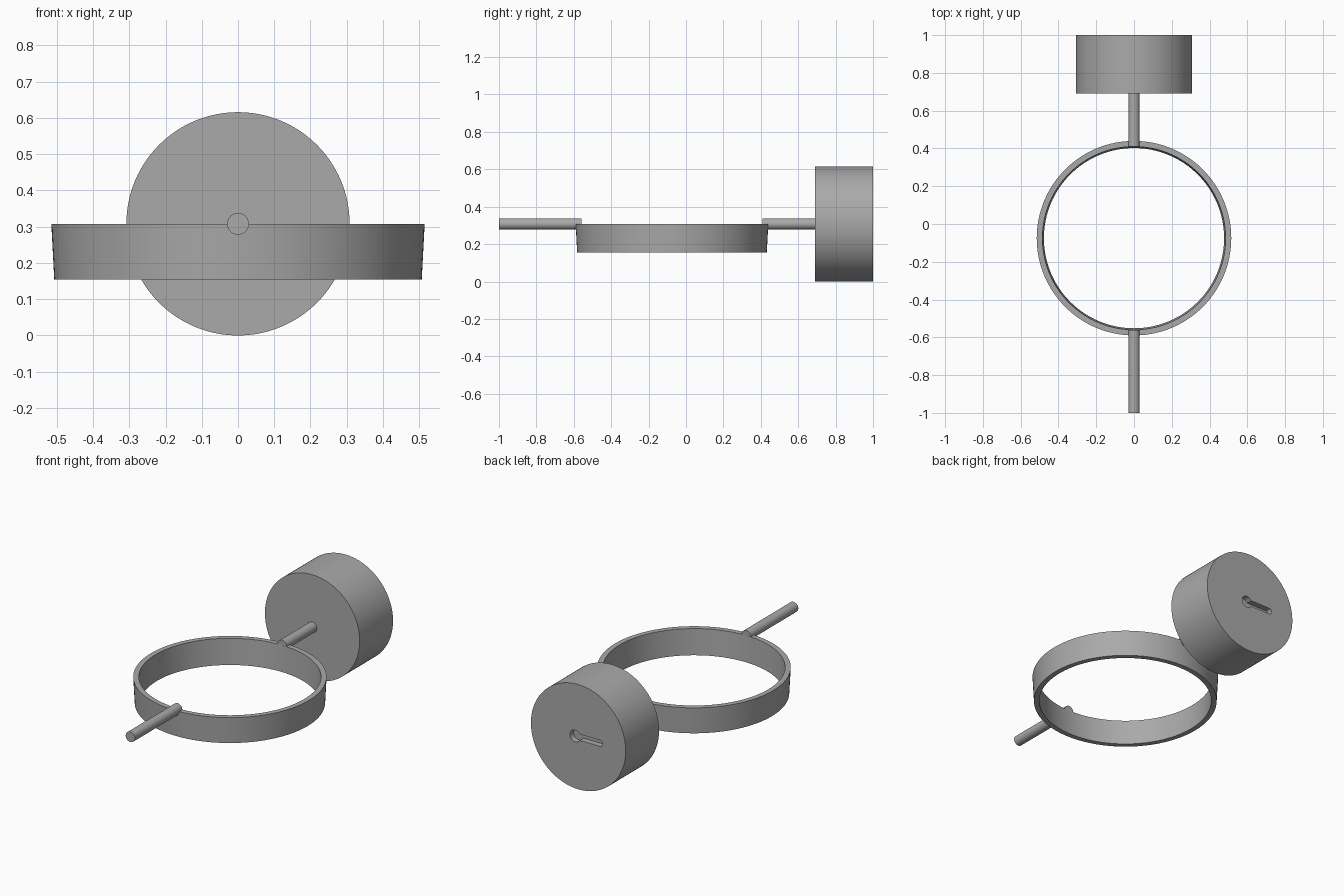
import bpy, bmesh, math
from mathutils import Matrix

cube = bpy.data.objects.get("Cube")
if cube:
    bpy.data.objects.remove(cube, do_unlink=True)

grey = bpy.data.materials.new("plain grey")
grey.use_nodes = True
color = (0.4, 0.4, 0.4, 1)
grey.diffuse_color = color
grey.node_tree.nodes["Principled BSDF"].inputs["Base Color"].default_value = color

AXIS_Z = 0.308     # height of the rod axis and ring rim
RING_Y = -0.075    # ring centre


def make(name, bm):
    bmesh.ops.recalc_face_normals(bm, faces=bm.faces[:])
    mesh = bpy.data.meshes.new(name)
    bm.to_mesh(mesh)
    bm.free()
    mesh.materials.append(grey)
    obj = bpy.data.objects.new(name, mesh)
    bpy.context.collection.objects.link(obj)
    return obj


def activate(obj):
    bpy.ops.object.select_all(action='DESELECT')
    obj.select_set(True)
    bpy.context.view_layer.objects.active = obj


def smooth(obj):
    activate(obj)
    bpy.ops.object.shade_smooth_by_angle(angle=math.radians(30))


def rod(name, radius, y0, y1, sides):
    """Cylinder lying along y on the common axis."""
    bm = bmesh.new()
    place = Matrix.Translation((0, (y0 + y1) / 2, AXIS_Z)) @ Matrix.Rotation(math.pi / 2, 4, 'X')
    bmesh.ops.create_cone(bm, cap_ends=True, segments=sides, radius1=radius,
                          radius2=radius, depth=y1 - y0, matrix=place)
    return make(name, bm)


def arc(cx, radius, start, end, steps=16):
    angles = [start + (end - start) * i / steps for i in range(steps + 1)]
    return [(cx + radius * math.cos(a), AXIS_Z + radius * math.sin(a)) for a in angles]


# Slightly flared open ring
bm = bmesh.new()
profile = [(0.507, 0.155), (0.515, AXIS_Z), (0.485, AXIS_Z), (0.477, 0.155)]
verts = [bm.verts.new((r, RING_Y, z)) for r, z in profile]
edges = [bm.edges.new((verts[i], verts[(i + 1) % 4])) for i in range(4)]
bmesh.ops.spin(bm, geom=verts + edges, cent=(0, RING_Y, 0), axis=(0, 0, 1),
               angle=math.tau, steps=128, use_merge=True)
bmesh.ops.remove_doubles(bm, verts=bm.verts[:], dist=1e-5)
smooth(make("ring", bm))

# Rods on both sides of the ring
smooth(rod("front_rod", 0.03, -1, -0.56, 48))
smooth(rod("back_rod", 0.03, 0.41, 0.695, 48))

# Round mounting block
block = rod("mounting_block", 0.308, 0.69, 1, 128)

# Keyhole pocket in the back of the block
big, small, big_x, small_x = 0.035, 0.018, 0.02, -0.14
meet = math.asin(small / big)
outline = arc(big_x, big, meet - math.pi, math.pi - meet)
outline += arc(small_x, small, math.pi / 2, 3 * math.pi / 2)
bm = bmesh.new()
face = bm.faces.new([bm.verts.new((x, 0.965, z)) for x, z in outline])
moved = bmesh.ops.extrude_face_region(bm, geom=[face])["geom"]
bmesh.ops.translate(bm, vec=(0, 0.1, 0),
                    verts=[g for g in moved if isinstance(g, bmesh.types.BMVert)])
cutter = make("keyhole_cutter", bm)
cutter.hide_render = True
cut = block.modifiers.new("keyhole", 'BOOLEAN')
cut.operation = 'DIFFERENCE'
cut.solver = 'EXACT'
cut.object = cutter
activate(block)
bpy.ops.object.modifier_apply(modifier=cut.name)
bpy.data.objects.remove(cutter, do_unlink=True)
smooth(block)
